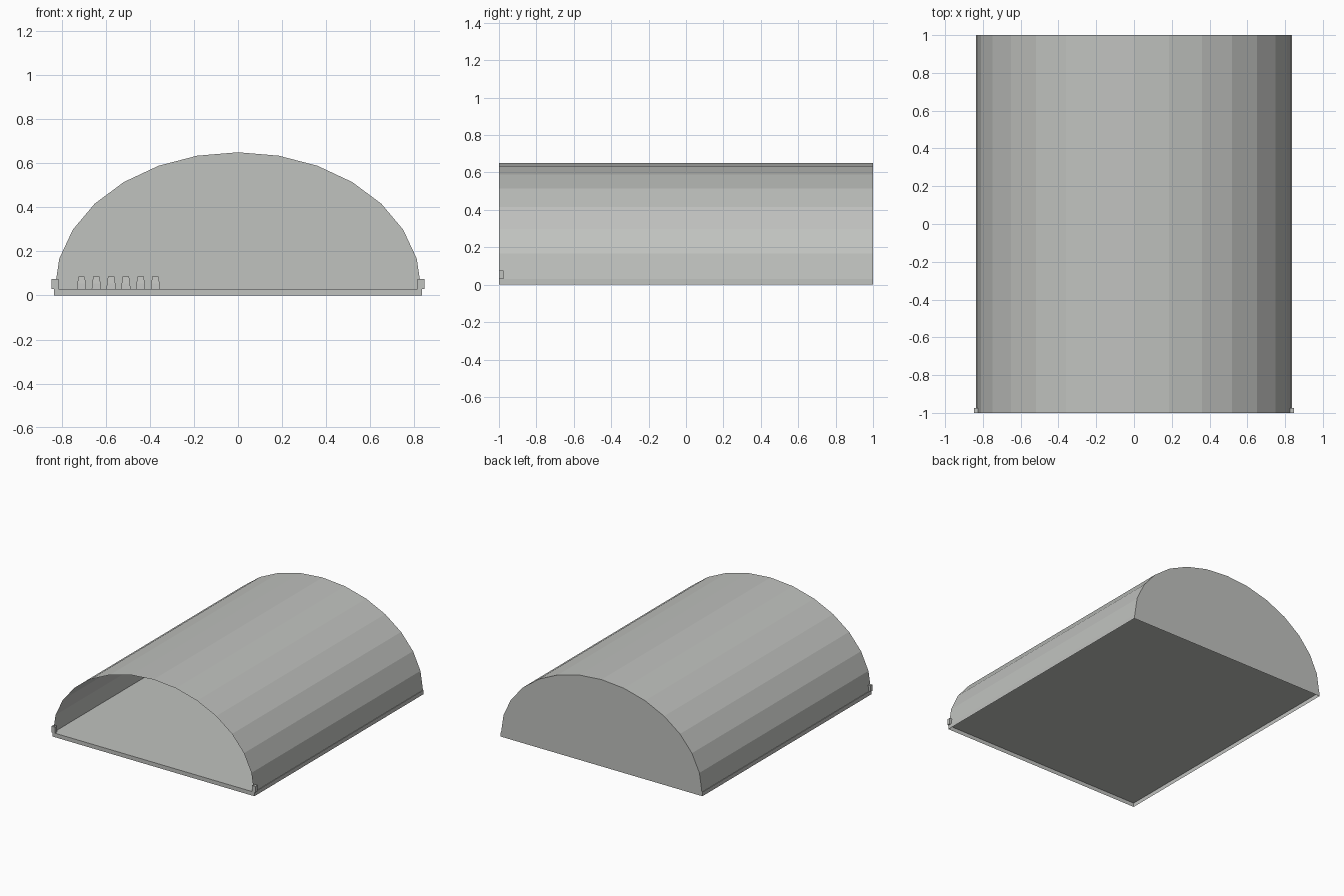
import bpy
import bmesh
from math import pi, sin, cos

cube = bpy.data.objects.get("Cube")
if cube:
    bpy.data.objects.remove(cube, do_unlink=True)

grey = bpy.data.materials.new("warm_grey")
grey.use_nodes = True
colour = (0.53, 0.54, 0.52, 1)
grey.diffuse_color = colour
grey.node_tree.nodes["Principled BSDF"].inputs["Base Color"].default_value = colour

FLOOR = 0.03      # floor height
HALF_WIDTH = 0.832
RISE = 0.62
SEGMENTS = 14


def add_object(name, bm):
    mesh = bpy.data.meshes.new(name)
    bm.to_mesh(mesh)
    bm.free()
    mesh.materials.append(grey)
    obj = bpy.data.objects.new(name, mesh)
    bpy.context.collection.objects.link(obj)
    return obj


def add_box(name, low, high, open_bottom=False):
    bm = bmesh.new()
    bmesh.ops.create_cube(bm, size=1)
    if open_bottom:
        bm.normal_update()
        under = [f for f in bm.faces if f.normal.z < -0.5]
        bmesh.ops.delete(bm, geom=under, context="FACES_ONLY")
    for v in bm.verts:
        v.co = [a + (c + 0.5) * (b - a) for a, b, c in zip(low, high, v.co)]
    return add_object(name, bm)


# Floor with a thin skirt, hollow underneath
add_box("floor_and_skirt", (-0.836, -1, 0), (0.836, 1, FLOOR), open_bottom=True)

# Thin faceted vault, open at the front and closed by the back wall
bm = bmesh.new()
front, back = [], []
for i in range(SEGMENTS + 1):
    a = pi * i / SEGMENTS
    x, z = HALF_WIDTH * cos(a), FLOOR + RISE * sin(a)
    front.append(bm.verts.new((x, -1, z)))
    back.append(bm.verts.new((x, 1, z)))
for i in range(SEGMENTS):
    bm.faces.new((front[i], back[i], back[i + 1], front[i + 1]))
bm.faces.new(back[::-1])
add_object("vaulted_shell", bm)

# Small blocks on both sides of the entrance
for side, name in ((-1, "right_entrance_block"), (1, "left_entrance_block")):
    xs = sorted((side * 0.815, side * 0.846))
    add_box(name, (xs[0], -1, FLOOR), (xs[1], -0.975, 0.075))

# Row of tapered square bins along the back wall
for i in range(6):
    bm = bmesh.new()
    rings = []
    for half, z in ((0.021, FLOOR), (0.019, 0.055), (0.014, 0.087)):
        rings.append([bm.verts.new((half * x, half * y, z))
                      for x, y in ((-1, -1), (1, -1), (1, 1), (-1, 1))])
    for low, high in zip(rings, rings[1:]):
        for k in range(4):
            n = (k + 1) % 4
            bm.faces.new((low[k], low[n], high[n], high[k]))
    bm.faces.new(rings[0][::-1])
    bm.faces.new(rings[-1])
    bin_obj = add_object(f"bin_{i + 1}", bm)
    bin_obj.location = (-0.71 + i * 0.067, 0.93, 0)
